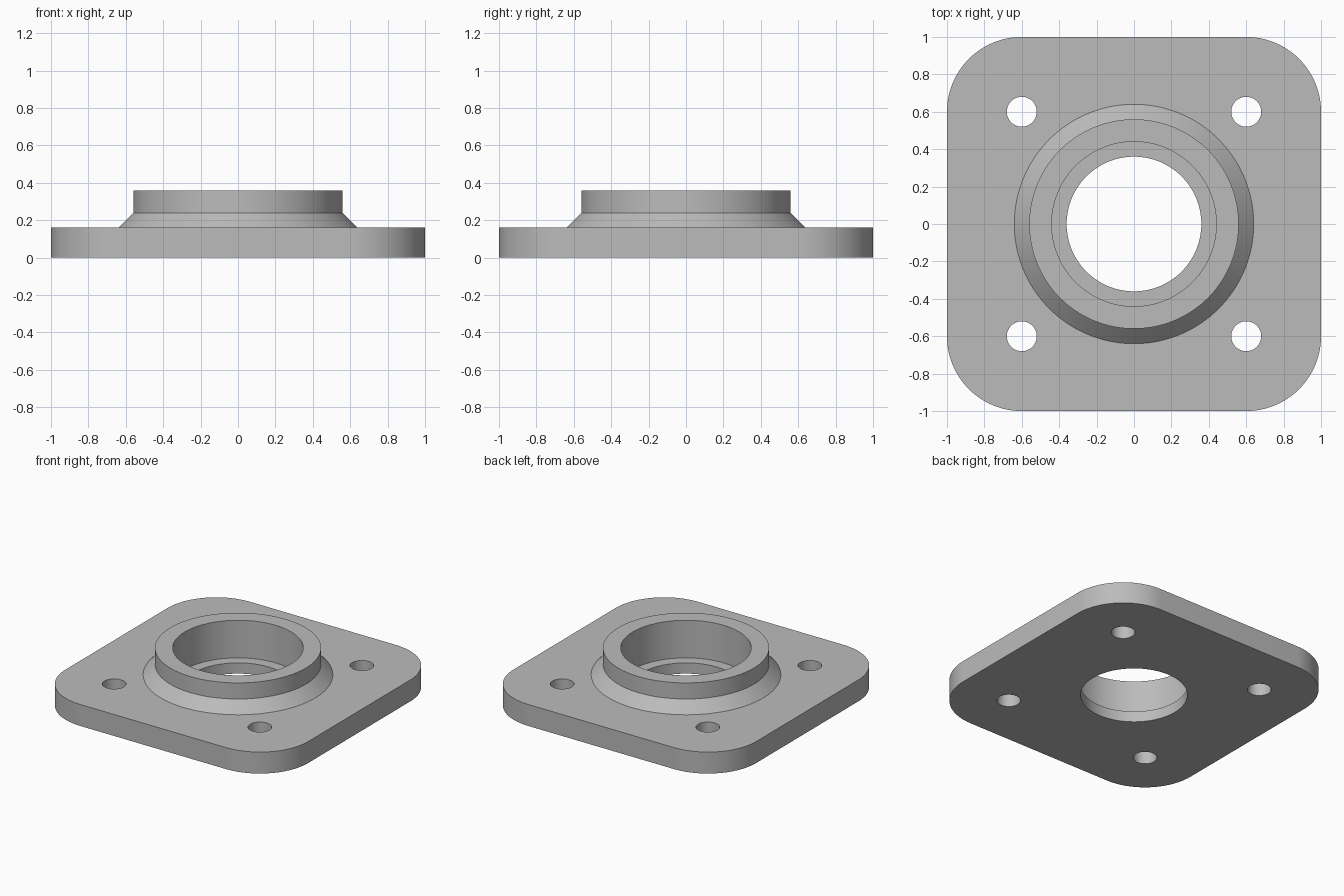
import bpy, bmesh
from math import cos, sin, pi, radians

cube = bpy.data.objects.get("Cube")
if cube:
    bpy.data.objects.remove(cube, do_unlink=True)

steel = bpy.data.materials.new("plain grey")
steel.use_nodes = True
grey = (0.5, 0.5, 0.5, 1)
steel.diffuse_color = grey
steel.node_tree.nodes["Principled BSDF"].inputs["Base Color"].default_value = grey


def ring(radius, n, cx=0, cy=0):
    return [(cx + radius * cos(2 * pi * i / n), cy + radius * sin(2 * pi * i / n)) for i in range(n)]


def loft(name, layers):
    """Closed solid through stacked (outline, z) layers."""
    bm = bmesh.new()
    loops = [[bm.verts.new((x, y, z)) for x, y in outline] for outline, z in layers]
    n = len(loops[0])
    for low, high in zip(loops, loops[1:]):
        for i in range(n):
            j = (i + 1) % n
            bm.faces.new((low[i], low[j], high[j], high[i]))
    bm.faces.new(loops[0][::-1])
    bm.faces.new(loops[-1])
    mesh = bpy.data.meshes.new(name)
    bm.to_mesh(mesh)
    bm.free()
    mesh.materials.append(steel)
    obj = bpy.data.objects.new(name, mesh)
    bpy.context.collection.objects.link(obj)
    return obj


def combine(target, tool, operation):
    """Apply a boolean and remove the tool object."""
    mod = target.modifiers.new(operation.lower(), "BOOLEAN")
    mod.operation, mod.solver, mod.object = operation, "EXACT", tool
    bpy.context.view_layer.objects.active = target
    bpy.ops.object.modifier_apply(modifier=mod.name)
    bpy.data.objects.remove(tool, do_unlink=True)


# Square flange plate with rounded corners
corner, steps = 0.4, 24
outline = []
for k, (sx, sy) in enumerate([(1, 1), (-1, 1), (-1, -1), (1, -1)]):
    for i in range(steps + 1):
        a = (k + i / steps) * pi / 2
        outline.append((sx * (1 - corner) + corner * cos(a), sy * (1 - corner) + corner * sin(a)))
flange = loft("bearing_flange", [(outline, 0), (outline, 0.16)])

# Hub: conical shoulder below a straight collar
hub_profile = [(0.66, 0.14), (0.56, 0.24), (0.56, 0.36)]
hub = loft("hub", [(ring(r, 128), z) for r, z in hub_profile])
combine(flange, hub, "UNION")

# Stepped bore through the hub
bore_profile = [(0.36, -0.1), (0.36, 0.08), (0.44, 0.08), (0.44, 0.5)]
bore = loft("bore_cutter", [(ring(r, 128), z) for r, z in bore_profile])
combine(flange, bore, "DIFFERENCE")

# Four bolt holes
for x in (-0.6, 0.6):
    for y in (-0.6, 0.6):
        circle = ring(0.08, 48, x, y)
        combine(flange, loft("bolt_hole_cutter", [(circle, -0.1), (circle, 0.3)]), "DIFFERENCE")

# Smooth round walls, crisp edges
bpy.ops.object.select_all(action="DESELECT")
flange.select_set(True)
bpy.context.view_layer.objects.active = flange
bpy.ops.object.shade_smooth_by_angle(angle=radians(30))
